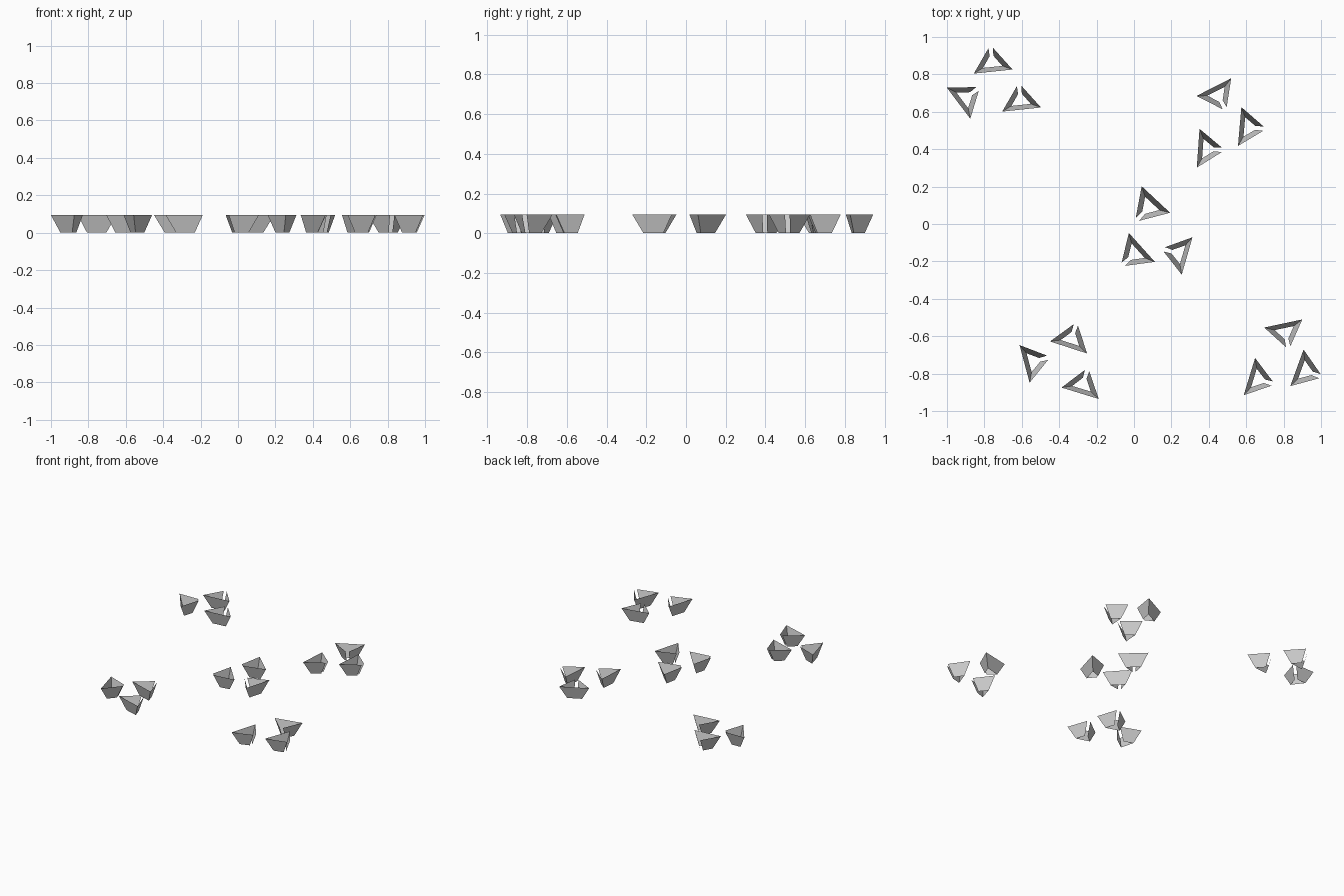
import bpy
from math import radians

# mid-point of the long wall's top edge, direction of the open corner, depth factor
PIECES = [
    (-0.753, 0.815, 96, 1), (-0.938, 0.646, 37, 1), (-0.601, 0.612, 96, 1),
    (0.427, 0.732, -63, 1), (0.565, 0.521, -5, 1), (0.343, 0.405, -4, 1),
    (0.117, 0.131, -133, 1.14), (0.042, -0.125, -138, 1.06), (0.284, -0.171, 164, 1),
    (-0.350, -0.660, 72, 1), (-0.585, -0.748, 15, 1), (-0.288, -0.905, 73, 1),
    (0.798, -0.532, -78, 1), (0.617, -0.816, -17, 1), (0.871, -0.769, -20, 1.03),
]
HEIGHT = 0.095

# one open funnel: a strip of three sloping walls, slit at the third corner
top = [(-0.012, 0.127), (-0.104, 0), (0.104, 0), (0.012, 0.127)]
bottom = [(-0.010, 0.084), (-0.052, 0.025), (0.052, 0.025), (0.010, 0.084)]
verts = [(x, y, HEIGHT) for x, y in top] + [(x, y, 0) for x, y in bottom]
faces = [(i, i + 4, i + 5, i + 1) for i in range(3)]
mesh = bpy.data.meshes.new("triangular_funnel")
mesh.from_pydata(verts, [], faces)

# five clusters of three funnels
for i, (x, y, angle, depth) in enumerate(PIECES):
    ob = bpy.data.objects.new(f"cluster_{i // 3 + 1}_funnel_{i % 3 + 1}", mesh)
    ob.location = (x, y, 0)
    ob.rotation_euler.z = radians(angle - 90)
    ob.scale.y = depth
    bpy.context.collection.objects.link(ob)
